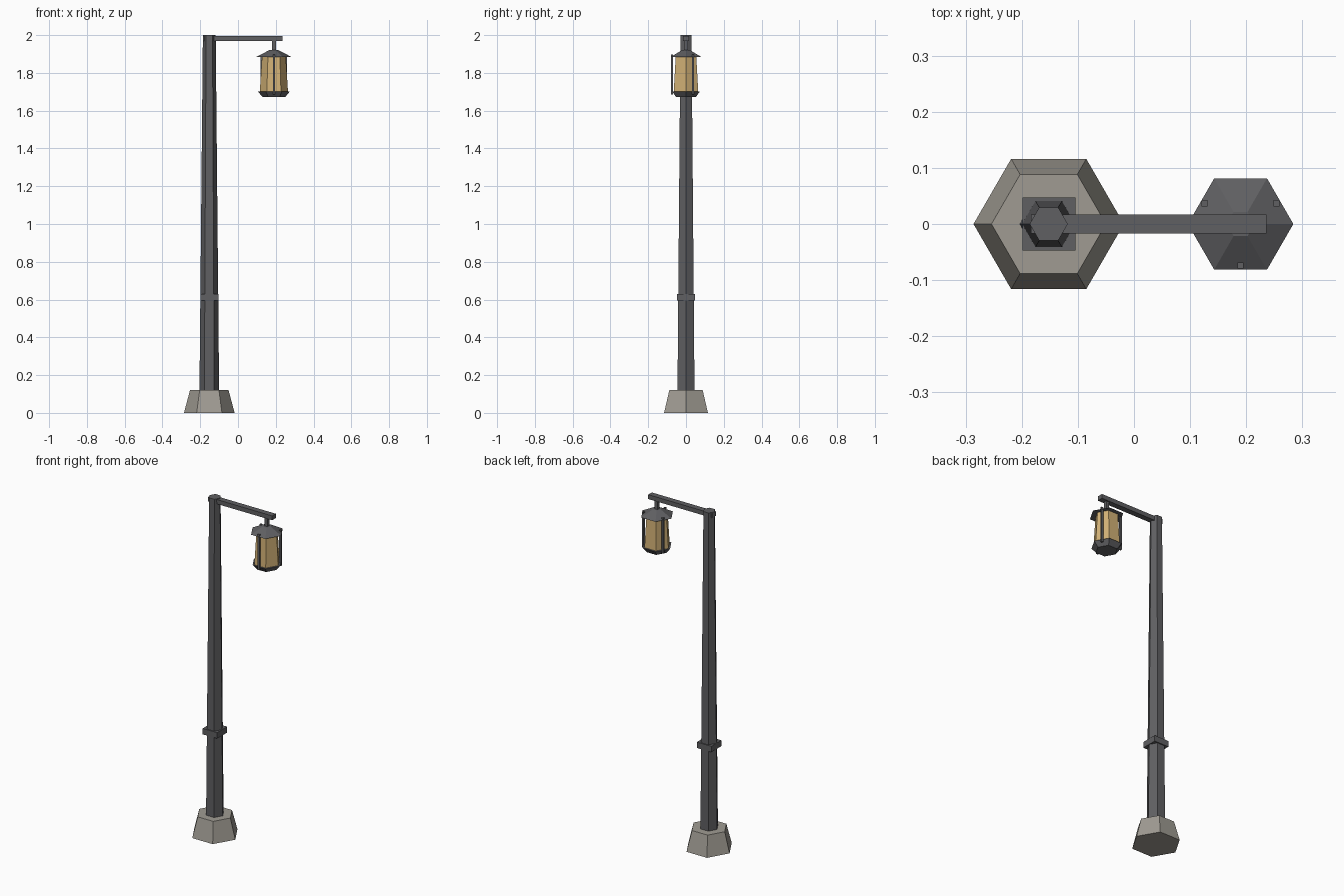
import bpy
import math

if "Cube" in bpy.data.objects:
    bpy.data.objects.remove(bpy.data.objects["Cube"])


def material(name, colour):
    m = bpy.data.materials.new(name)
    m.diffuse_color = (*colour, 1.0)
    m.use_nodes = True
    m.node_tree.nodes["Principled BSDF"].inputs["Base Color"].default_value = m.diffuse_color
    return m


METAL = material("dark metal", (0.115, 0.115, 0.122))
STONE = material("grey stone", (0.35, 0.33, 0.29))
GLASS = material("amber glass", (0.64, 0.44, 0.18))

POST_X = -0.152
LAMP_X = 0.19


def finish(name, mat):
    obj = bpy.context.object
    obj.name = name
    obj.data.materials.append(mat)
    return obj


def hexagon(name, x, z0, z1, r0, r1, mat):
    """Tapered six-sided prism with corners on the x axis."""
    bpy.ops.mesh.primitive_cone_add(
        vertices=6, radius1=r0, radius2=r1, depth=z1 - z0,
        location=(x, 0, (z0 + z1) / 2), rotation=(0, 0, math.radians(30)))
    return finish(name, mat)


def box(name, lo, hi, mat):
    bpy.ops.mesh.primitive_cube_add(
        size=1, location=[(a + b) / 2 for a, b in zip(lo, hi)])
    obj = finish(name, mat)
    obj.scale = [b - a for a, b in zip(lo, hi)]
    return obj


# Post: stone foot, tapered shaft, square collar
hexagon("base", POST_X, 0, 0.12, 0.134, 0.102, STONE)
hexagon("post", POST_X, 0.12, 2.0, 0.052, 0.034, METAL)
box("collar", (POST_X - 0.047, -0.047, 0.595), (POST_X + 0.048, 0.047, 0.63), METAL)

# Arm and the short hanger under its end
box("arm", (-0.184, -0.017, 1.97), (0.236, 0.017, 1.996), METAL)
box("hanger", (LAMP_X - 0.01, -0.01, 1.91), (LAMP_X + 0.01, 0.01, 1.975), METAL)

# Lantern: roof, glass body, bottom cup
hexagon("lantern_roof", LAMP_X, 1.884, 1.92, 0.094, 0.025, METAL)
hexagon("lantern_glass", LAMP_X, 1.695, 1.886, 0.075, 0.063, GLASS)
hexagon("lantern_cup", LAMP_X, 1.672, 1.702, 0.060, 0.085, METAL)

# Three upright bars around the glass
for i, angle in enumerate((30, 150, 270)):
    a = math.radians(angle)
    bx, by = LAMP_X + 0.074 * math.cos(a), 0.074 * math.sin(a)
    box(f"lantern_bar_{i + 1}", (bx - 0.0055, by - 0.0055, 1.686),
        (bx + 0.0055, by + 0.0055, 1.898), METAL)
